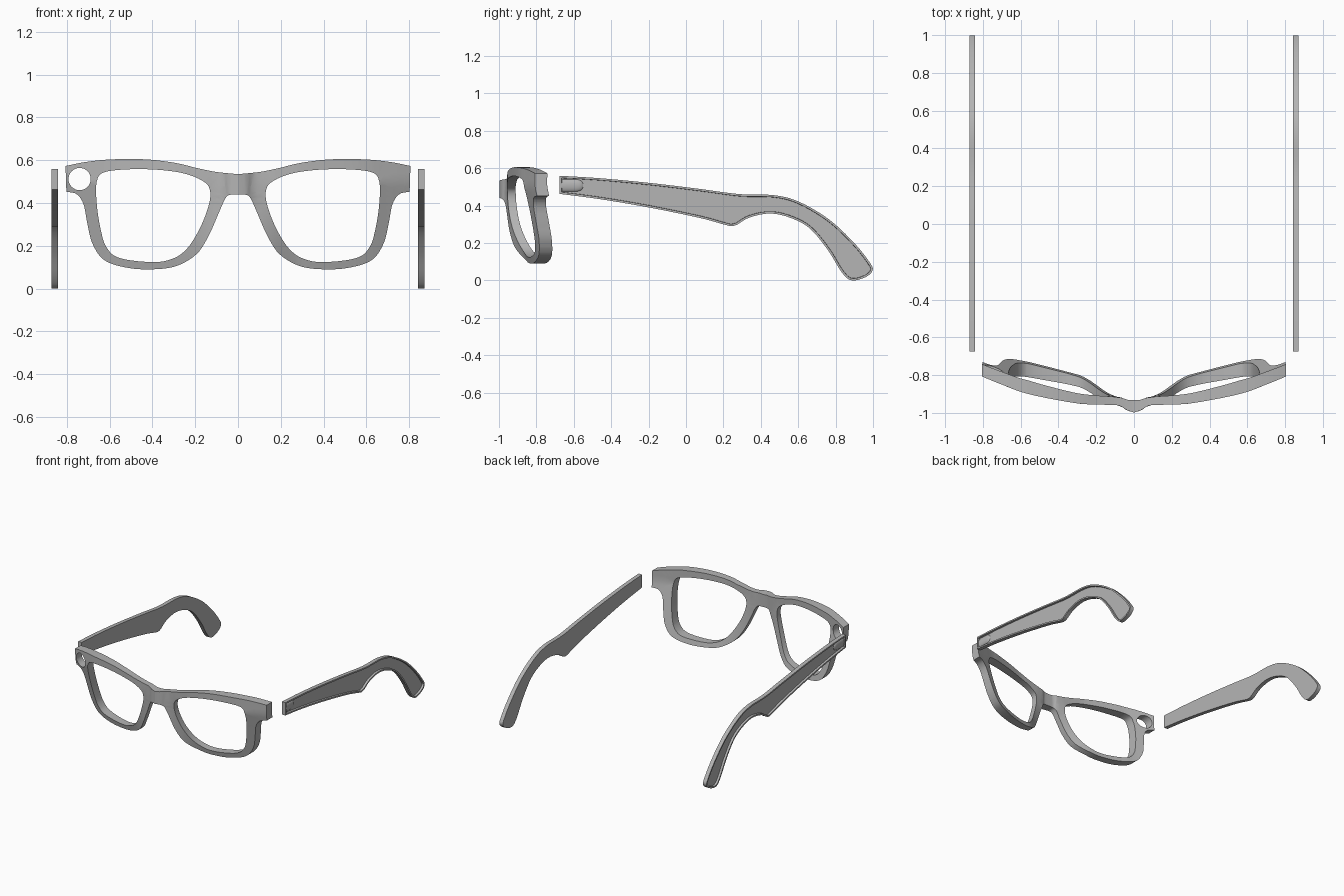
import bpy, bmesh, math

cube = bpy.data.objects.get("Cube")
if cube:
    bpy.data.objects.remove(cube, do_unlink=True)

grey = bpy.data.materials.new("plain grey")
grey.use_nodes = True
grey.diffuse_color = (0.46, 0.46, 0.46, 1)
grey.node_tree.nodes["Principled BSDF"].inputs["Base Color"].default_value = (0.46, 0.46, 0.46, 1)


def smooth_path(pts, n=5, closed=False):
    """Catmull-Rom samples through 2D points."""
    k = len(pts)
    get = (lambda i: pts[i % k]) if closed else (lambda i: pts[max(0, min(k - 1, i))])
    out = []
    for i in range(k if closed else k - 1):
        a, b, c, d = (get(i + j) for j in (-1, 0, 1, 2))
        for s in range(n):
            t = s / n
            out.append(tuple(0.5 * (2 * q + (r - p) * t + (2 * p - 5 * q + 4 * r - u) * t * t
                                    + (3 * q - p - 3 * r + u) * t ** 3)
                             for p, q, r, u in zip(a, b, c, d)))
    return out if closed else out + [pts[-1]]


def lookup(curve, x):
    for (x0, y0), (x1, y1) in zip(curve, curve[1:]):
        if x <= x1:
            return y0 + (y1 - y0) * (x - x0) / (x1 - x0)
    return curve[-1][1]


def finish(bm, name, angle=32):
    bmesh.ops.recalc_face_normals(bm, faces=bm.faces)
    mesh = bpy.data.meshes.new(name)
    bm.to_mesh(mesh)
    bm.free()
    mesh.materials.append(grey)
    ob = bpy.data.objects.new(name, mesh)
    bpy.context.collection.objects.link(ob)
    bpy.ops.object.select_all(action='DESELECT')
    ob.select_set(True)
    bpy.context.view_layer.objects.active = ob
    bpy.ops.object.shade_smooth_by_angle(angle=math.radians(angle))
    return ob


# ---- Front frame: outline with two lens openings and a round hole ----
top = smooth_path([(0, .535), (.10, .545), (.19, .563), (.29, .587), (.43, .604), (.59, .604),
                   (.71, .592), (.806, .573)])
side = smooth_path([(.802, .452), (.755, .442), (.722, .395), (.703, .30), (.68, .21), (.625, .133),
                    (.52, .098), (.405, .09), (.29, .105), (.195, .16), (.138, .245), (.09, .353),
                    (.055, .428), (.02, .44), (0, .44)])
half = top + side
outline = half + [(-x, z) for x, z in reversed(half[1:-1])]
lens = smooth_path([(.13, .455), (.157, .498), (.24, .535), (.357, .554), (.50, .558), (.624, .544),
                    (.66, .50), (.66, .395), (.642, .278), (.615, .194), (.554, .143), (.404, .124),
                    (.31, .138), (.24, .185), (.18, .278), (.138, .385)], closed=True)
round_hole = [(-.74 + .052 * math.cos(i * math.tau / 32), .512 + .052 * math.sin(i * math.tau / 32))
              for i in range(32)]

bm = bmesh.new()
for loop in (outline, lens, [(-x, z) for x, z in lens], round_hole):
    vs = [bm.verts.new((x, 0, z)) for x, z in loop]
    for a, b in zip(vs, vs[1:] + vs[:1]):
        bm.edges.new((a, b))
bmesh.ops.triangle_fill(bm, edges=bm.edges[:], use_beauty=True, normal=(0, -1, 0))

# Slice the sheet so that it can bend smoothly
for axis, lo, count in ((0, -.81, 55), (2, .09, 18)):
    for i in range(1, count):
        co, no = [0, 0, 0], [0, 0, 0]
        co[axis], no[axis] = lo + .03 * i, 1
        bmesh.ops.bisect_plane(bm, geom=bm.verts[:] + bm.edges[:] + bm.faces[:],
                               plane_co=co, plane_no=no, dist=1e-5)

# Wrap the face curve and lean the lower rims back
front_curve = smooth_path([(0, -.998), (.04, -.985), (.085, -.96), (.2, -.956), (.32, -.947),
                           (.56, -.90), (.70, -.85), (.81, -.805)])
depth_curve = [(0, .066), (.085, .042), (.32, .055), (.56, .072), (.81, .065)]
back = bmesh.ops.extrude_face_region(bm, geom=bm.faces[:], use_keep_orig=True)
back = {v for v in back['geom'] if isinstance(v, bmesh.types.BMVert)}
for v in bm.verts:
    x, z = abs(v.co.x), v.co.z
    t = max(0, min(1, (x - .05) / .25))
    lean = .25 * max(0, .5 - z) * t * t * (3 - 2 * t)
    v.co.y = lookup(front_curve, x) + lean + (lookup(depth_curve, x) if v in back else 0)
finish(bm, "front_frame")

# ---- Temple arms: flat plate with a recessed outer face ----
arm_top = smooth_path([(-.675, .56), (-.46, .547), (-.195, .522), (.072, .49), (.286, .462),
                       (.473, .456), (.607, .42), (.767, .325), (.90, .20), (.98, .10), (.998, .055),
                       (.96, .018), (.885, .001), (.832, .045), (.757, .165), (.66, .28), (.553, .337),
                       (.447, .358), (.34, .337), (.27, .297), (.235, .291)])
arm_low = smooth_path([(.19, .303), (.072, .335), (-.195, .39), (-.46, .435), (-.675, .463)])
arm = arm_top + arm_low
lowest = min(z for y, z in arm)
furthest = max(y for y, z in arm)
arm = [(min(y, y / furthest), z - lowest) for y, z in arm]

for sign, label in ((1, "left"), (-1, "right")):
    bm = bmesh.new()
    face = bm.faces.new([bm.verts.new((sign * .842, y, z)) for y, z in arm])
    ext = bmesh.ops.extrude_face_region(bm, geom=[face], use_keep_orig=True)
    bmesh.ops.translate(bm, vec=(sign * .03, 0, 0),
                        verts=[v for v in ext['geom'] if isinstance(v, bmesh.types.BMVert)])
    bmesh.ops.recalc_face_normals(bm, faces=bm.faces)
    outer = [f for f in bm.faces if f.normal.x * sign > .9]
    bmesh.ops.inset_region(bm, faces=outer, thickness=.011, use_even_offset=True)
    bmesh.ops.inset_region(bm, faces=outer, thickness=.001, depth=-.016, use_even_offset=True)
    finish(bm, label + "_temple")

    # Low rounded hinge pad at the front of the recess
    bm = bmesh.new()
    rows = []
    for y, scale in ((-.668, 1), (-.59, 1), (-.572, .92), (-.558, .72), (-.55, .35)):
        rows.append([bm.verts.new((sign * (.853 + .014 * scale * math.sin(a * math.pi / 10)), y,
                                   .508 - .034 * scale * math.cos(a * math.pi / 10)))
                     for a in range(11)])
    for r, s in zip(rows, rows[1:]):
        for i in range(10):
            bm.faces.new((r[i], r[i + 1], s[i + 1], s[i]))
        bm.faces.new((r[0], s[0], s[-1], r[-1]))
    bm.faces.new(rows[0])
    bm.faces.new(rows[-1])
    finish(bm, label + "_hinge_pad")
